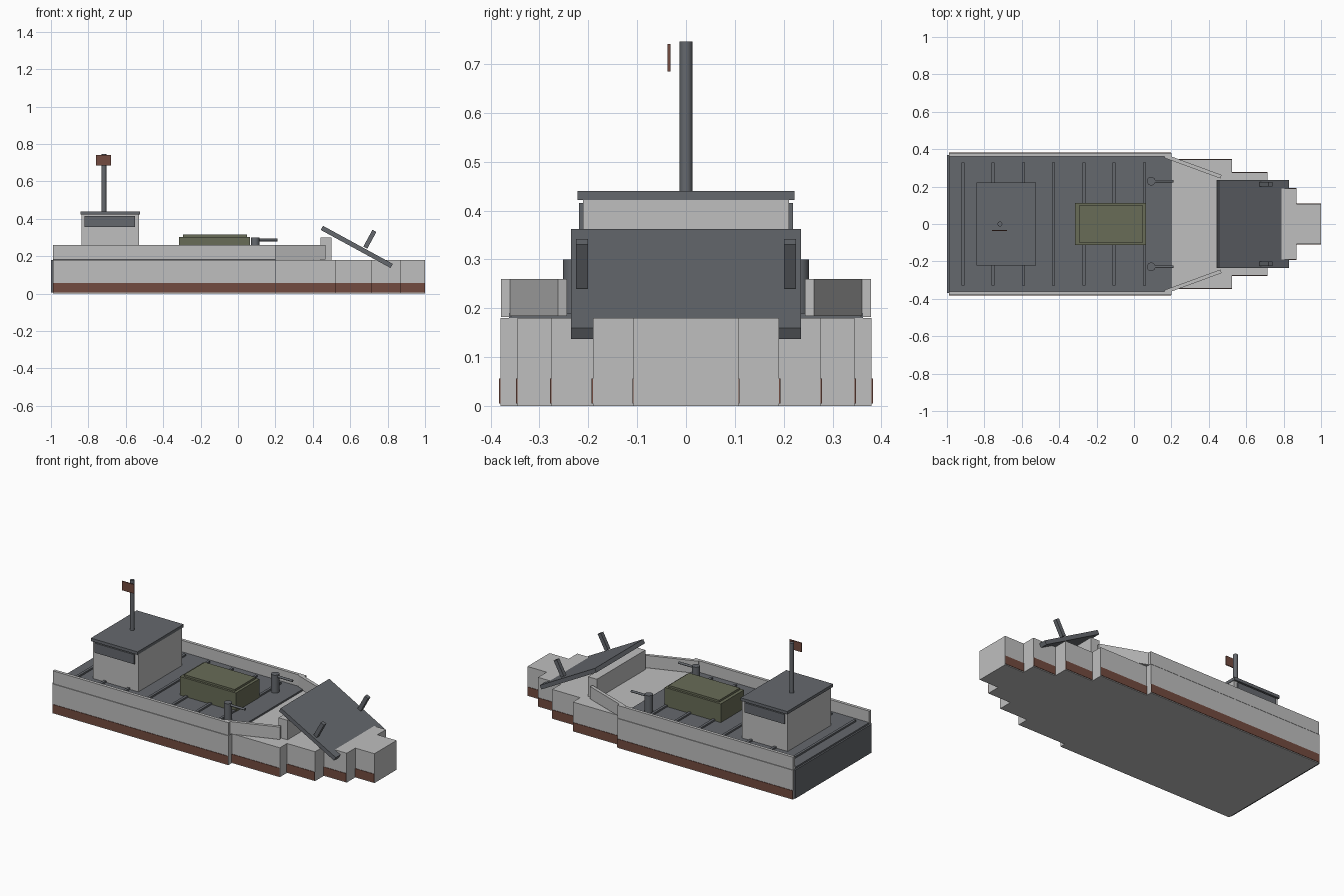
import bpy, bmesh
from math import atan2, hypot, radians, pi
from mathutils import Matrix

old = bpy.data.objects.get("Cube")
if old:
    bpy.data.objects.remove(old, do_unlink=True)


def material(name, rgb):
    m = bpy.data.materials.new(name)
    m.use_nodes = True
    m.diffuse_color = (*rgb, 1)
    m.node_tree.nodes["Principled BSDF"].inputs["Base Color"].default_value = (*rgb, 1)
    return m


LIGHT = material("light grey paint", (0.52, 0.52, 0.52))
DARK = material("dark grey steel", (0.13, 0.14, 0.155))
RED = material("red brown paint", (0.17, 0.07, 0.05))
OLIVE = material("olive canvas", (0.14, 0.15, 0.095))


def finish(name, bm, mat):
    bmesh.ops.recalc_face_normals(bm, faces=bm.faces)
    me = bpy.data.meshes.new(name)
    bm.to_mesh(me)
    bm.free()
    me.materials.append(mat)
    ob = bpy.data.objects.new(name, me)
    bpy.context.collection.objects.link(ob)
    return ob


def block(name, x, y, z, mat):
    """Box from three (min, max) ranges."""
    bm = bmesh.new()
    bmesh.ops.create_cube(bm, size=1)
    for v in bm.verts:
        v.co = [r[0] if c < 0 else r[1] for c, r in zip(v.co, (x, y, z))]
    return finish(name, bm, mat)


def turned_block(name, centre, size, axis, angle, mat):
    bm = bmesh.new()
    bmesh.ops.create_cube(bm, size=1)
    m = Matrix.Translation(centre) @ Matrix.Rotation(angle, 4, axis) @ Matrix.Diagonal((*size, 1))
    bmesh.ops.transform(bm, matrix=m, verts=bm.verts)
    return finish(name, bm, mat)


def rod(name, centre, radius, length, mat, along_x=False):
    bm = bmesh.new()
    bmesh.ops.create_cone(bm, cap_ends=True, segments=16, radius1=radius, radius2=radius, depth=length)
    m = Matrix.Translation(centre)
    if along_x:
        m = m @ Matrix.Rotation(pi / 2, 4, 'Y')
    bmesh.ops.transform(bm, matrix=m, verts=bm.verts)
    for f in bm.faces:
        f.smooth = len(f.verts) == 4
    for e in bm.edges:
        e.smooth = all(f.smooth for f in e.link_faces)
    return finish(name, bm, mat)


# Hull: stepped outline (end of each step, half width), extruded upwards
steps = [(0.2, 0.38), (0.525, 0.345), (0.715, 0.275), (0.87, 0.19), (1.0, 0.107)]
outline, start = [], -0.99
for end, half in steps:
    outline += [(start, half), (end, half)]
    start = end
outline += [(x, -y) for x, y in reversed(outline)]
bm = bmesh.new()
face = bm.faces.new([bm.verts.new((x, y, 0)) for x, y in outline])
top = bmesh.ops.extrude_face_region(bm, geom=[face])["geom"]
bmesh.ops.translate(bm, vec=(0, 0, 0.18), verts=[v for v in top if isinstance(v, bmesh.types.BMVert)])
finish("hull", bm, LIGHT)

# Red waterline plates along each step, both sides
start = -0.99
for i, (end, half) in enumerate(steps):
    for side, s in (("left", 1), ("right", -1)):
        ys = sorted((s * (half - 0.002), s * (half + 0.003)))
        block(f"waterline_{side}_{i + 1}", (start, end - 0.001), ys, (0.005, 0.056), RED)
    start = end

# Transom, deck and deck ribs
block("transom", (-1.0, -0.988), (-0.37, 0.37), (0.005, 0.18), DARK)
block("deck", (-0.99, 0.2), (-0.362, 0.362), (0.178, 0.19), DARK)
for i in range(7):
    x = -0.915 + i * 0.1617
    block(f"deck_rib_{i + 1}", (x - 0.008, x + 0.008), (-0.33, 0.33), (0.188, 0.2), DARK)

# Bulwarks, angled bow walls, guns and ramp arms, mirrored across the centre line
slope = radians(28.6)
for side, s in (("left", 1), ("right", -1)):
    block(f"bulwark_{side}", (-0.99, 0.2), sorted((s * 0.36, s * 0.379)), (0.182, 0.26), LIGHT)
    dx, dy = 0.3, -0.11
    turned_block(f"bow_wall_{side}", (0.315, s * 0.308, 0.222), (hypot(dx, dy), 0.02, 0.076),
                 'Z', s * atan2(dy, dx), LIGHT)
    rod(f"gun_mount_{side}", (0.092, s * 0.229, 0.245), 0.023, 0.11, DARK)
    rod(f"gun_barrel_{side}", (0.15, s * 0.229, 0.287), 0.007, 0.12, DARK, True)
    turned_block(f"ramp_arm_{side}", (0.705, s * 0.213, 0.291), (0.024, 0.024, 0.102), 'Y', slope, DARK)

# Bow bulkhead and lowered ramp
block("bow_bulkhead", (0.44, 0.5), (-0.235, 0.235), (0.18, 0.3), LIGHT)
turned_block("ramp", (0.635, 0, 0.25), (0.425, 0.47, 0.025), 'Y', slope, DARK)

# Cargo hatch with raised cover
block("cargo_box", (-0.315, 0.065), (-0.113, 0.113), (0.188, 0.304), OLIVE)
block("cargo_cover", (-0.295, 0.048), (-0.1, 0.1), (0.302, 0.316), OLIVE)

# Wheelhouse with side windows, roof, mast and flag
block("wheelhouse", (-0.837, -0.528), (-0.211, 0.211), (0.188, 0.422), LIGHT)
for side, s in (("left", 1), ("right", -1)):
    block(f"window_{side}", (-0.82, -0.55), sorted((s * 0.21, s * 0.2195)), (0.356, 0.415), DARK)
block("wheelhouse_roof", (-0.842, -0.525), (-0.222, 0.222), (0.422, 0.44), DARK)
rod("mast", (-0.717, 0, 0.59), 0.013, 0.312, DARK)
block("flag", (-0.76, -0.678), (-0.038, -0.032), (0.685, 0.741), RED)
